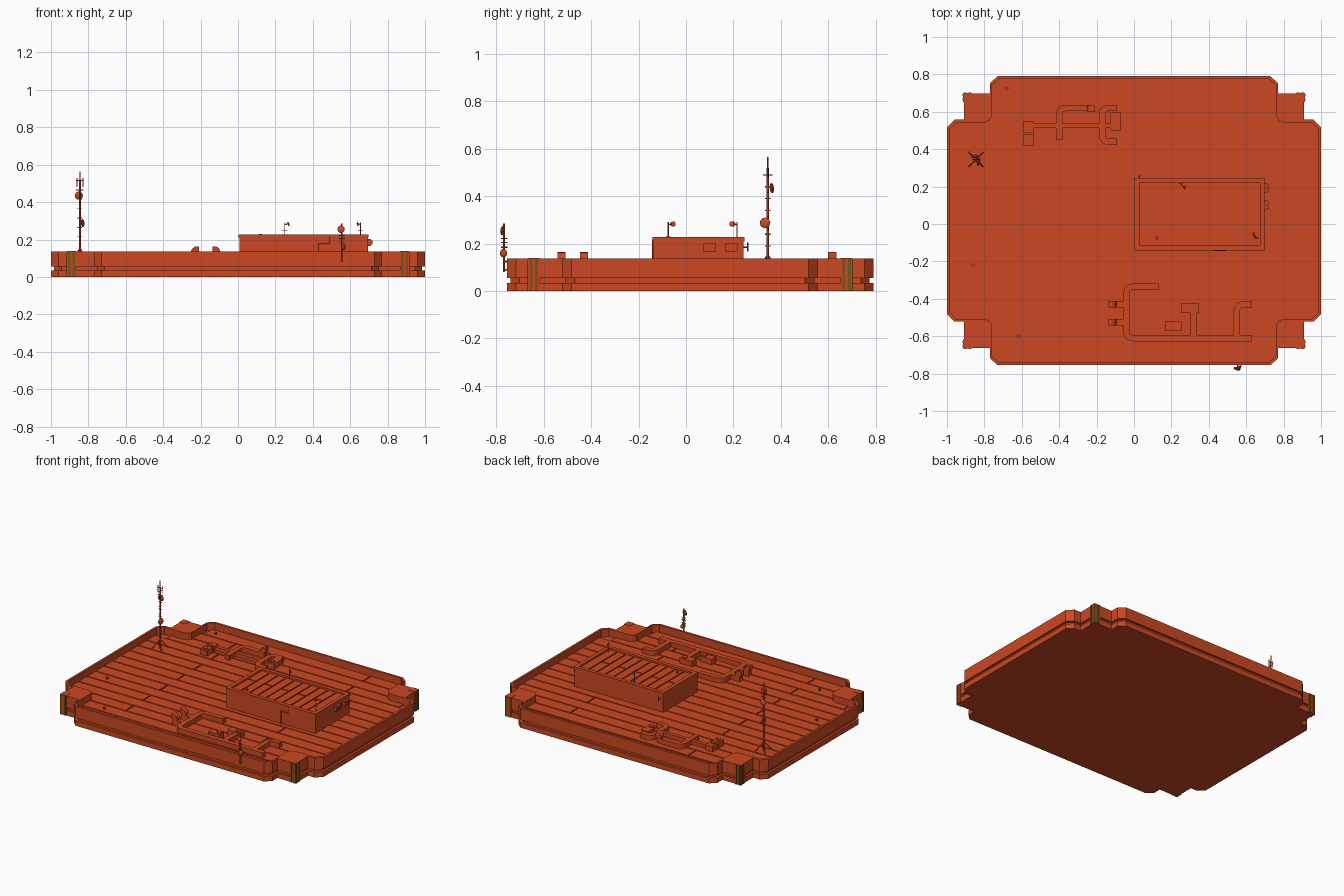
import bpy, bmesh, math
from mathutils import Vector, Matrix

cube = bpy.data.objects.get("Cube")
if cube:
    bpy.data.objects.remove(cube, do_unlink=True)


def material(name, rgb):
    m = bpy.data.materials.new(name)
    m.use_nodes = True
    m.diffuse_color = (*rgb, 1)
    m.node_tree.nodes["Principled BSDF"].inputs["Base Color"].default_value = (*rgb, 1)
    return m


ORANGE = material("burnt orange", (0.60, 0.065, 0.016))
OLIVE = material("olive trim", (0.19, 0.09, 0.01))
YC, TOP, DECK = 0.0175, 0.137, 0.09
UP = Vector((0, 0, 1))


class Part:
    """Collects simple shapes into one named object."""

    def __init__(self, name, mat=ORANGE):
        self.name, self.mat, self.bm = name, mat, bmesh.new()

    def box(self, x0, x1, y0, y1, z0, z1):
        m = Matrix.Translation(((x0 + x1) / 2, (y0 + y1) / 2, (z0 + z1) / 2))
        m = m @ Matrix.Diagonal((x1 - x0, y1 - y0, z1 - z0, 1))
        bmesh.ops.create_cube(self.bm, size=1, matrix=m)
        return self

    def rod(self, p, q, r, sides=6):
        p, q = Vector(p), Vector(q)
        turn = UP.rotation_difference(q - p).to_matrix().to_4x4()
        bmesh.ops.create_cone(self.bm, cap_ends=True, segments=sides, radius1=r, radius2=r,
                              depth=(q - p).length, matrix=Matrix.Translation((p + q) / 2) @ turn)
        return self

    def dish(self, p, facing, r):
        turn = UP.rotation_difference(Vector(facing)).to_matrix().to_4x4()
        bmesh.ops.create_uvsphere(self.bm, u_segments=14, v_segments=8, radius=r,
                                  matrix=Matrix.Translation(p) @ turn @ Matrix.Diagonal((1, 1, 0.4, 1)))
        return self

    def loft(self, rings, cap=True):
        loops = [[self.bm.verts.new(p) for p in ring] for ring in rings]
        for a, b in zip(loops, loops[1:]):
            for i in range(len(a)):
                j = (i + 1) % len(a)
                self.bm.faces.new((a[i], a[j], b[j], b[i]))
        if cap:
            self.bm.faces.new(loops[0][::-1])
            self.bm.faces.new(loops[-1])
        return self

    def duct(self, points, normal=UP, w=0.034, bend=0.035):
        """Square duct along a flat path with rounded corners."""
        pts = [Vector(p) for p in points]
        path = [pts[0]]
        for a, b, c in zip(pts, pts[1:], pts[2:]):
            s, e = b + (a - b).normalized() * bend, b + (c - b).normalized() * bend
            for k in range(5):
                t = k / 4
                path.append(s * (1 - t) ** 2 + b * 2 * t * (1 - t) + e * t * t)
        path.append(pts[-1])
        n = Vector(normal) * w / 2
        rings = []
        for i, p in enumerate(path):
            d = (path[min(i + 1, len(path) - 1)] - path[max(i - 1, 0)]).normalized()
            s = d.cross(n)
            rings.append([p + s + n, p - s + n, p - s - n, p + s - n])
        return self.loft(rings)

    def done(self, smooth=False):
        bmesh.ops.recalc_face_normals(self.bm, faces=self.bm.faces)
        me = bpy.data.meshes.new(self.name)
        self.bm.to_mesh(me)
        self.bm.free()
        me.materials.append(self.mat)
        ob = bpy.data.objects.new(self.name, me)
        bpy.context.collection.objects.link(ob)
        if smooth:
            bpy.ops.object.select_all(action="DESELECT")
            ob.select_set(True)
            bpy.context.view_layer.objects.active = ob
            bpy.ops.object.shade_smooth_by_angle()
        return ob


# Building rim: one quarter outline mirrored into a closed ring
def ring(quarter, z, inset=0):
    q = [(x - inset, y - inset) for x, y in quarter]
    pts = q + [(-x, y) for x, y in q[::-1]] + [(-x, -y) for x, y in q] + [(x, -y) for x, y in q[::-1]]
    return [(x, y + YC, z) for x, y in pts]


outer = [(1, .5), (.96, .54), (.91, .54), (.91, .68), (.77, .68), (.77, .735), (.73, .7725)]
inner = [(.985, .49), (.95, .525), (.80, .525), (.775, .535), (.76, .555), (.76, .725), (.722, .757)]
base_z = DECK - 0.006
Part("parapet_and_base").loft([
    ring(outer, 0), ring(outer, .035), ring(outer, .035, .015), ring(outer, .055, .015),
    ring(outer, .055), ring(outer, TOP), ring(inner, TOP), ring(inner, base_z)]).done()

# Corner posts with olive strips
posts, strips = Part("corner_posts"), Part("corner_strips", OLIVE)


def span(s, a, b, c=0):
    return sorted((s * a + c, s * b + c))


for sx in (-1, 1):
    for sy in (-1, 1):
        posts.box(*span(sx, .865, .913), *span(sy, .635, .683, YC), 0, TOP + .002)
        for o in (0, .024):
            strips.box(*span(sx, .872 + o, .884 + o), *span(sy, .67, .686, YC), 0, TOP)
            strips.box(*span(sx, .90, .916), *span(sy, .642 + o, .654 + o, YC), 0, TOP)
posts.done()
strips.done()

# Roof planks with staggered joints
deck = Part("deck_planks")
pitch, gap = 0.0943, 0.004
for k in range(-1, 15):
    hi = 0.68 - pitch * k
    lo = hi - pitch
    far = max(abs(hi - YC), abs(lo - YC))
    near = min(abs(hi - YC), abs(lo - YC))
    half = .985 if far < .515 else .9 if near < .54 else .765 if far < .73 else .74
    joint = -.49 if k % 2 == 0 else .49
    for a, b in ((-half, joint - gap), (joint + gap, half)):
        deck.box(a, b, lo + gap, hi - gap, base_z - .004, DECK)
deck.done()

# Roof hut: walls, raised rim and slatted top
HX0, HX1, HY0, HY1, HZ = .008, .695, -.137, .242, .228
Part("hut_walls").box(HX0, HX1, HY0, HY1, base_z, HZ - .016).done()
rim = Part("hut_rim")
e, w = .004, .022
for x0, x1 in ((HX0 - e, HX0 + w), (HX1 - w, HX1 + e)):
    rim.box(x0, x1, HY0 - e, HY1 + e, HZ - .018, HZ)
for y0, y1 in ((HY0 - e, HY0 + w), (HY1 - w, HY1 + e)):
    rim.box(HX0 + w, HX1 - w, y0, y1, HZ - .018, HZ)
rim.done()
slats = Part("hut_slats")
step = (HX1 - HX0 - 2 * w) / 10
for k in range(10):
    x = HX0 + w + step * k
    cuts = (HY0 + w, .065, HY1 - w) if k % 2 == 0 else (HY0 + w, HY1 - w)
    for y0, y1 in zip(cuts, cuts[1:]):
        slats.box(x + gap, x + step - gap, y0 + gap, y1 - gap, HZ - .018, HZ - .01)
slats.done()

# Hut fittings: side vents, cable, small whip antennas
vents = Part("hut_vents")
for y in (.10, .192):
    vents.box(HX1, .712, y - .026, y + .026, .166, .202)
    vents.box(.712, .718, y - .02, y - .003, .173, .195).box(.712, .718, y + .003, y + .02, .173, .195)
vents.done()
yc = HY0 - .003
cable = Part("hut_cable")
run = [(.43, yc, DECK), (.43, yc, .178), (.49, yc, .178), (.49, yc, HZ - .01)]
for p, q in zip(run, run[1:]):
    cable.rod(p, q, .004)
cable.done()
whips = Part("hut_whip_antennas")
for x, y, dx, dy in ((.25, .215, .02, -.02), (.655, -.075, -.015, .02)):
    whips.rod((x, y, HZ - .015), (x, y, .292), .003)
    whips.rod((x, y, .28), (x + dx, y + dy, .285), .003)
    whips.dish((x + dx, y + dy, .283), (1, 0, .2), .012)
    whips.rod((x - .014, y, .25), (x + .014, y, .25), .002)
whips.rod((.03, HY1, .185), (.03, .262, .185), .003).rod((.03, .26, .168), (.03, .26, .205), .003)
whips.done()

# Square ducts lying on the deck
Z = DECK + .017
ducts = Part("roof_ducts")
for path in (
        [(.13, -.335), (-.04, -.335), (-.04, -.61), (.63, -.61)],
        [(.63, -.43), (.55, -.43), (.55, -.61)],
        [(.32, -.45), (.32, -.61)],
        [(-.24, .62), (-.40, .62), (-.40, .45)],
        [(-.09, .62), (-.17, .62), (-.17, .44), (-.09, .44)]):
    ducts.duct([(x, y, Z) for x, y in path])
ducts.duct([(-.54, .525, Z), (-.10, .525, Z)], w=.026)
ducts.done()
elbows = Part("duct_elbows")
for x, y, d in ((-.235, .617, 1), (-.11, -.43, -1), (-.11, -.525, -1)):
    elbows.duct([(x, y, DECK), (x, y, .147), (x + d * .026, y, .147)], (0, 1, 0), bend=.02)
    if d < 0:
        elbows.duct([(x, y, Z), (-.04, y, Z)])
elbows.done()

# Duct junction boxes with round caps
boxes, caps = Part("duct_boxes"), Part("duct_caps")
for x0, x1, y0, y1, cx, cy in (
        (-.59, -.535, .42, .482, -.563, .445), (-.59, -.535, .488, .55, -.563, .50),
        (-.125, -.072, .50, .60, -.10, .525), (.25, .347, -.475, -.425, .32, -.45),
        (.165, .255, -.57, -.52, .235, -.543)):
    boxes.box(x0, x1, y0, y1, base_z, .128)
    caps.rod((cx, cy, .128), (cx, cy, .135), .016, 12)
for x, y, z in ((-.68, .725, DECK), (-.86, -.22, DECK), (-.615, -.6, DECK), (.12, -.075, HZ - .01)):
    caps.rod((x, y, z), (x, y, z + .012), .009, 10)
boxes.done()
caps.done(True)

# Tall mast with tripod, rungs and dishes
mx, my = -.845, .345
mast = Part("tall_mast")
mast.rod((mx, my, DECK), (mx, my, .52), .005).rod((mx, my, .5), (mx, my, .565), .0025)
for i in range(4):
    a = math.radians(45 + 90 * i)
    mast.rod((mx + .055 * math.cos(a), my + .055 * math.sin(a), DECK), (mx, my, .155), .003)
for i in range(14):
    z, h = .19 + i * .025, .012 if i < 11 else .02
    d = Vector((h, 0, 0)) if i % 2 else Vector((0, h, 0))
    c = Vector((mx, my, z))
    mast.rod(c - d, c + d, .0025)
for s in (-1, 1):
    mast.rod((mx + s * .016, my, .48), (mx + s * .016, my, .53), .002)
mast.done()
dishes = Part("tall_mast_dishes")
dishes.dish((mx - .006, my + .017, .435), (0, 1, .1), .022)
dishes.dish((mx + .014, my - .012, .288), (1, -.2, .1), .022)
dishes.done(True)

# Small mast bracketed to the front wall
fx, fy = .555, -.768
front = Part("front_mast")
front.rod((fx, fy, .08), (fx, fy, .285), .0035)
for z in (.09, .125):
    front.rod((fx, fy, z), (fx, -.75, z), .004)
for z in (.185, .205, .222):
    front.rod((fx - .016, fy, z), (fx + .016, fy, z), .0025)
    front.rod((fx, fy - .012, z), (fx, fy + .014, z), .0025)
front.done()
pair = Part("front_mast_dishes")
pair.dish((fx - .004, fy - .006, .255), (-.3, -1, .1), .02)
pair.dish((fx + .008, fy - .002, .16), (1, -.7, 0), .018)
pair.done(True)
